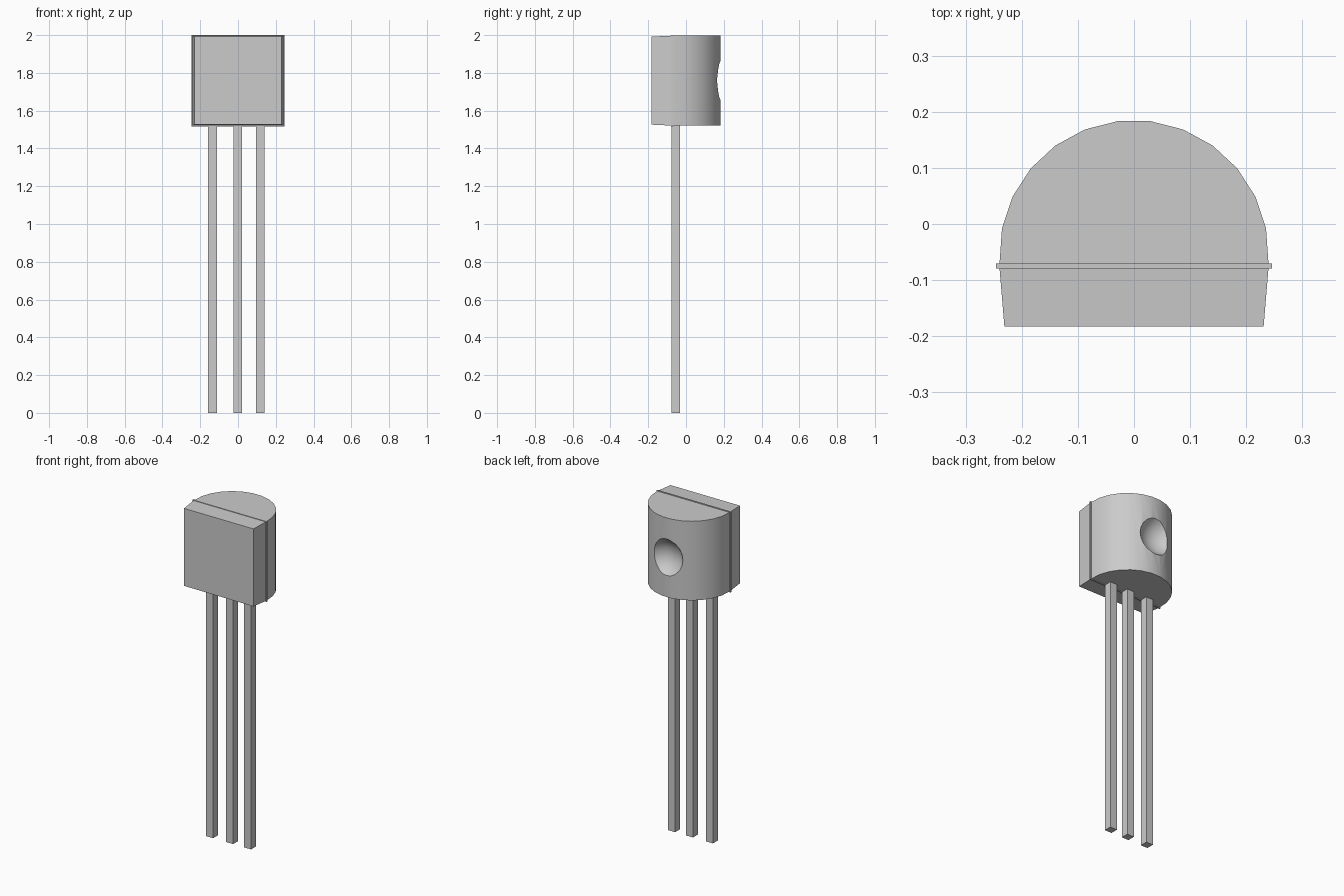
import bpy
import bmesh
from math import cos, sin, radians

if "Cube" in bpy.data.objects:
    bpy.data.objects.remove(bpy.data.objects["Cube"], do_unlink=True)

grey = bpy.data.materials.new("plain grey")
grey.use_nodes = True
colour = (0.6, 0.6, 0.6, 1)
grey.diffuse_color = colour
grey.node_tree.nodes["Principled BSDF"].inputs["Base Color"].default_value = colour

BOTTOM, TOP = 1.521, 1.997
SEAM_Y = -0.075


def finish(name, bm):
    bmesh.ops.recalc_face_normals(bm, faces=bm.faces)
    mesh = bpy.data.meshes.new(name)
    bm.to_mesh(mesh)
    bm.free()
    mesh.materials.append(grey)
    obj = bpy.data.objects.new(name, mesh)
    bpy.context.collection.objects.link(obj)
    return obj


def loft(name, lower, upper):
    """Closed solid between two matching rings of points."""
    bm = bmesh.new()
    a = [bm.verts.new(p) for p in lower]
    b = [bm.verts.new(p) for p in upper]
    bm.faces.new(a)
    bm.faces.new(b)
    for i in range(len(a)):
        j = (i + 1) % len(a)
        bm.faces.new((a[i], a[j], b[j], b[i]))
    return finish(name, bm)


def box(name, x0, x1, y0, y1, z0, z1):
    ring = [(x0, y0), (x1, y0), (x1, y1), (x0, y1)]
    return loft(name, [(x, y, z0) for x, y in ring], [(x, y, z1) for x, y in ring])


# Rounded back of the case
RADIUS, CENTRE_Y, STEP = 0.24, -0.055, 14.3
arc = [radians(90 + STEP * (i - 5.5)) for i in range(12)]
outline = [(RADIUS * cos(t), CENTRE_Y + RADIUS * sin(t)) for t in arc]
outline = [(RADIUS, SEAM_Y)] + outline + [(-RADIUS, SEAM_Y)]
back = loft("case_back", [(x, y, BOTTOM) for x, y in outline],
            [(x, y, TOP) for x, y in outline])

# Round dimple in the back
bm = bmesh.new()
bmesh.ops.create_uvsphere(bm, u_segments=20, v_segments=12, radius=0.127)
bmesh.ops.translate(bm, verts=bm.verts, vec=(0, 0.247, 1.76))
cutter = finish("dimple_cutter", bm)
cutter.hide_render = True
cut = back.modifiers.new("dimple", 'BOOLEAN')
cut.operation = 'DIFFERENCE'
cut.solver = 'EXACT'
cut.object = cutter
bpy.ops.object.select_all(action='DESELECT')
bpy.context.view_layer.objects.active = back
back.select_set(True)
bpy.ops.object.modifier_apply(modifier=cut.name)
bpy.data.objects.remove(cutter, do_unlink=True)
bpy.ops.object.shade_smooth_by_angle(angle=radians(30))


# Flat front of the case, tapering forward
def front_ring(y, half, low, high):
    return [(-half, y, low), (half, y, low), (half, y, high), (-half, y, high)]


loft("case_front", front_ring(SEAM_Y, RADIUS, BOTTOM, TOP),
     front_ring(-0.183, 0.231, BOTTOM + 0.005, TOP - 0.005))

# Thin seam rim around the case
box("seam_rim", -0.246, 0.246, -0.079, -0.07, 1.517, 2.0)

# Three square leads
for name, x in (("right_lead", -0.135), ("middle_lead", -0.002), ("left_lead", 0.117)):
    box(name, x - 0.023, x + 0.023, -0.076, -0.031, 0, BOTTOM + 0.01)
